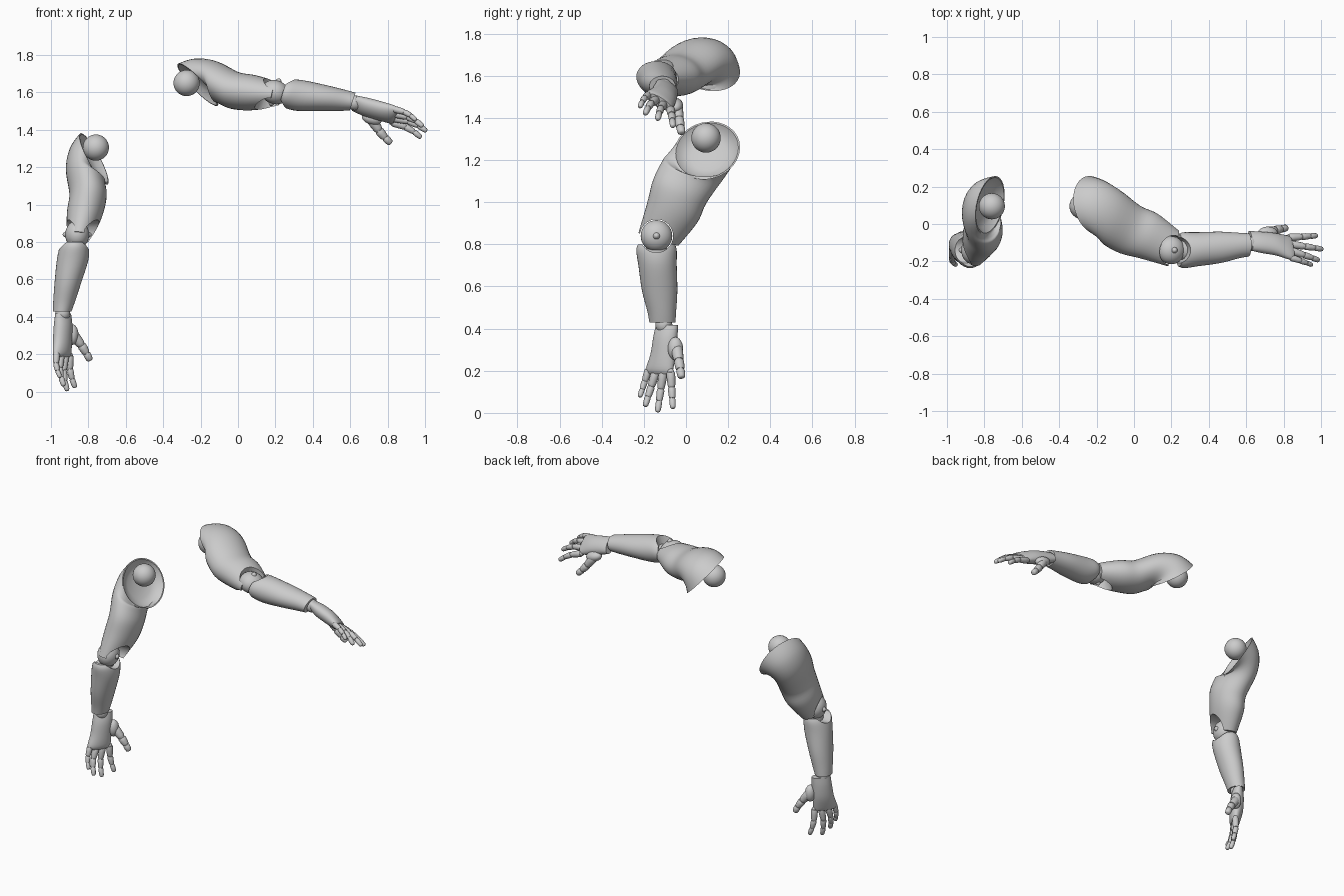
import bpy, bmesh, math
from mathutils import Vector, Matrix

cube = bpy.data.objects.get("Cube")
if cube:
    bpy.data.objects.remove(cube, do_unlink=True)

mat = bpy.data.materials.new("light_grey")
mat.use_nodes = True
GREY = (0.6, 0.6, 0.6, 1)
mat.diffuse_color = GREY
mat.node_tree.nodes["Principled BSDF"].inputs["Base Color"].default_value = GREY
parts = []


def finish(name, bm):
    """Turn a bmesh into a named object."""
    bmesh.ops.recalc_face_normals(bm, faces=bm.faces)
    me = bpy.data.meshes.new(name)
    bm.to_mesh(me)
    bm.free()
    me.materials.append(mat)
    ob = bpy.data.objects.new(name, me)
    bpy.context.collection.objects.link(ob)
    parts.append(ob)
    return ob


def spline(rows, steps):
    """Catmull-Rom through rows of numbers."""
    out = []
    for i in range(len(rows) - 1):
        p0, p1 = rows[max(i - 1, 0)], rows[i]
        p2, p3 = rows[i + 1], rows[min(i + 2, len(rows) - 1)]
        for k in range(steps):
            t = k / steps
            out.append([b + t / 2 * (c - a + t * (2 * a - 5 * b + 4 * c - d + t * (3 * (b - c) + d - a)))
                        for a, b, c, d in zip(p0, p1, p2, p3)])
    return out + [list(rows[-1])]


def loft(name, rows, side=(0, 1, 0), steps=4, extra=(), seg=32):
    """Skin ellipses; row = centre xyz, normal xyz, radius across, radius along side."""
    bm = bmesh.new()
    rings = []
    for r in spline(rows, steps) + list(extra):
        c, n = Vector(r[:3]), Vector(r[3:6]).normalized()
        v = Vector(side)
        v = (v - n * v.dot(n)).normalized()
        u = v.cross(n)
        rings.append([bm.verts.new(c + u * r[6] * math.cos(a) + v * r[7] * math.sin(a))
                      for a in (2 * math.pi * k / seg for k in range(seg))])
    for a, b in zip(rings, rings[1:]):
        for k in range(seg):
            j = (k + 1) % seg
            bm.faces.new((a[k], a[j], b[j], b[k]))
    bm.faces.new(rings[0])
    bm.faces.new(rings[-1])
    return finish(name, bm)


def ball(name, centre, radii, seg=24):
    bm = bmesh.new()
    bmesh.ops.create_uvsphere(bm, u_segments=seg, v_segments=seg // 2, radius=1)
    bm.transform(Matrix.Translation(centre) @ Matrix.Diagonal((*radii, 1)))
    return finish(name, bm)


def cut(ob, cutter):
    mod = ob.modifiers.new("cut", 'BOOLEAN')
    mod.operation, mod.object, mod.solver = 'DIFFERENCE', cutter, 'EXACT'
    bpy.context.view_layer.objects.active = ob
    bpy.ops.object.modifier_apply(modifier=mod.name)


SHOULDER = Vector((-0.76, 0.095, 1.305))
ELBOW = Vector((-0.86, -0.14, 0.84))

# Upper arm, bending into an oblique shoulder rim with a hollow socket
rim_c, rim_n = Vector((-0.77, 0.1, 1.245)), Vector((0.86, -0.2, 0.46)).normalized()
socket = [(*(rim_c + rim_n * d), *rim_n, 0.155 * s, 0.16 * s)
          for d, s in ((0, 0.95), (-0.03, 0.8), (-0.045, 0.55), (-0.05, 0.2))]
upper_arm = loft("upper_arm", [
    (-0.85, -0.13, 0.825, 0.1, 0.3, 0.95, 0.068, 0.1),
    (-0.82, -0.065, 0.95, 0.1, 0.35, 0.9, 0.095, 0.128),
    (-0.802, -0.03, 1.05, 0.1, 0.4, 0.9, 0.1, 0.138),
    (-0.815, 0.03, 1.15, 0.3, 0.3, 0.85, 0.11, 0.15),
    (-0.805, 0.075, 1.21, 0.65, 0.05, 0.7, 0.13, 0.157),
    (*rim_c, *rim_n, 0.155, 0.16)], steps=5, extra=socket)
ball("shoulder_ball", SHOULDER, (0.07, 0.07, 0.07), 32)

# Forearm
forearm = loft("forearm", [
    (-0.875, -0.14, 0.8, 0, 0, 1, 0.066, 0.088),
    (-0.876, -0.14, 0.77, 0, 0, 1, 0.079, 0.096),
    (-0.885, -0.135, 0.7, 0, 0, 1, 0.084, 0.091),
    (-0.91, -0.125, 0.58, 0, 0, 1, 0.071, 0.084),
    (-0.93, -0.115, 0.48, 0, 0, 1, 0.058, 0.068),
    (-0.94, -0.112, 0.43, 0, 0, 1, 0.05, 0.062)])

# Elbow hinge seated in a round notch in both limbs
bm = bmesh.new()
bmesh.ops.create_cone(bm, cap_ends=True, segments=32, radius1=0.079, radius2=0.079, depth=0.5)
bm.transform(Matrix.Translation(ELBOW) @ Matrix.Rotation(math.pi / 2, 4, 'Y'))
cutter = finish("elbow_cutter", bm)
cutter.hide_render = True
cut(upper_arm, cutter)
cut(forearm, cutter)
parts.remove(cutter)
bpy.data.objects.remove(cutter, do_unlink=True)
ball("elbow_hinge", ELBOW, (0.064, 0.075, 0.075), 32)
ball("elbow_pin", ELBOW, (0.078, 0.027, 0.027))
loft("elbow_neck", [(-0.865, -0.14, 0.84, 0, 0, 1, 0.035, 0.05),
                    (-0.87, -0.14, 0.74, 0, 0, 1, 0.035, 0.05)], steps=1)

# Wrist and palm, turned so the thumb edge faces inward and back
ACROSS = (0.55, 0.83, 0)
ball("wrist_ball", (-0.937, -0.105, 0.42), (0.04, 0.04, 0.045))
loft("palm", [
    (-0.935, -0.09, 0.418, 0, 0, 1, 0.032, 0.06),
    (-0.935, -0.098, 0.36, 0, 0, 1, 0.042, 0.063),
    (-0.938, -0.108, 0.28, 0, 0, 1, 0.042, 0.067),
    (-0.94, -0.125, 0.21, 0, 0, 1, 0.033, 0.075),
    (-0.94, -0.125, 0.185, 0, 0, 1, 0.022, 0.068)], side=ACROSS)
ball("thumb_mound", (-0.885, -0.05, 0.305), (0.032, 0.036, 0.055))


def digit(name, base, tip, r, bow):
    """Three tapered segments with ball joints on a bowed line."""
    base, tip = Vector(base), Vector(tip)
    pts = [base.lerp(tip, t) + Vector((bow, 0, 0)) * 4 * t * (1 - t) for t in (0, 0.42, 0.72, 1)]
    for i, (a, b) in enumerate(zip(pts, pts[1:])):
        k = r * (1 - 0.14 * i)
        end = 0.45 if i == 2 else 0.75
        rows = [(*a.lerp(b, s), *(b - a), k * f, k * f)
                for s, f in ((0.02, 0.75), (0.14, 1), (0.82, 0.88), (0.98, end))]
        loft(f"{name}_segment_{i + 1}", rows, steps=2, seg=16)
        ball(f"{name}_joint_{i + 1}", a, (k * 0.8,) * 3, 12)


digit("index_finger", (-0.9, -0.073, 0.195), (-0.87, -0.062, 0.02), 0.021, -0.012)
digit("middle_finger", (-0.924, -0.108, 0.195), (-0.912, -0.135, 0.003), 0.021, -0.014)
digit("ring_finger", (-0.948, -0.143, 0.195), (-0.93, -0.195, 0.03), 0.021, -0.014)
digit("little_finger", (-0.97, -0.178, 0.205), (-0.95, -0.22, 0.075), 0.018, -0.012)
digit("thumb", (-0.885, -0.045, 0.31), (-0.79, -0.02, 0.165), 0.028, 0.008)

# Smooth shading with crisp edges
bpy.ops.object.select_all(action='DESELECT')
for ob in parts:
    ob.select_set(True)
bpy.context.view_layer.objects.active = parts[0]
bpy.ops.object.shade_smooth_by_angle(angle=math.radians(40))

# Raised left arm: mirrored copy swung about the shoulder
swing = (Matrix.Translation((-0.275, SHOULDER.y, 1.65)) @ Matrix.Rotation(math.radians(-72), 4, 'Y')
         @ Matrix.Diagonal((-1, 1, 1, 1)) @ Matrix.Translation(-SHOULDER))
for ob in parts:
    twin = ob.copy()
    twin.data = ob.data.copy()
    twin.data.transform(swing)
    twin.data.flip_normals()
    twin.name = "left_" + ob.name
    ob.name = "right_" + ob.name
    bpy.context.collection.objects.link(twin)
